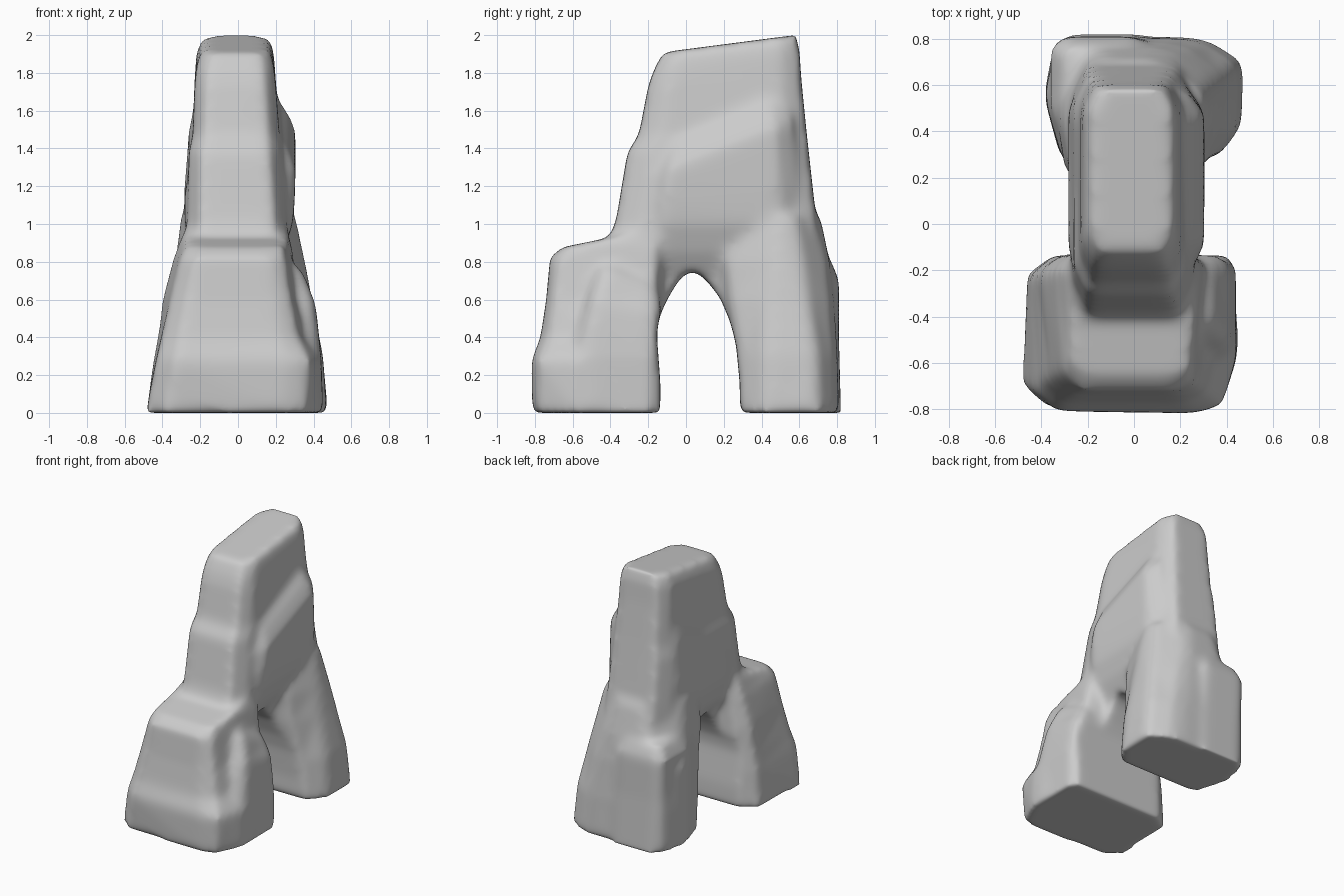
import bpy, bmesh
from mathutils import Vector

if "Cube" in bpy.data.objects:
    bpy.data.objects.remove(bpy.data.objects["Cube"])


def soften(corners, cut=0.13):
    """Cut each corner of a polygon once."""
    out = []
    for i, p in enumerate(corners):
        p, q = Vector(p), Vector(corners[(i + 1) % len(corners)])
        out += [p.lerp(q, cut), p.lerp(q, 1 - cut)]
    return out


def box(x0, x1, y0, y1):
    return [(x0, y0), (x1, y0), (x1, y1), (x0, y1)]


def loft(name, sections):
    """Skin stacked sections: (height, slope along y, corners)."""
    bm = bmesh.new()
    rings = []
    for z, slope, corners in sections:
        pts = soften(corners)
        yc = sum(p.y for p in pts) / len(pts)
        rings.append([bm.verts.new((p.x, p.y, z + slope * (p.y - yc))) for p in pts])
    n = len(rings[0])
    for a, b in zip(rings, rings[1:]):
        for i in range(n):
            j = (i + 1) % n
            bm.faces.new((a[i], a[j], b[j], b[i]))
    bm.faces.new(rings[0][::-1])
    bm.faces.new(rings[-1])
    bmesh.ops.triangulate(bm, faces=bm.faces[:])
    bmesh.ops.recalc_face_normals(bm, faces=bm.faces[:])
    me = bpy.data.meshes.new(name)
    bm.to_mesh(me)
    bm.free()
    ob = bpy.data.objects.new(name, me)
    bpy.context.collection.objects.link(ob)
    return ob


# Wide front foot with a flat shoulder
front_leg = loft("front_leg", [
    (0.00, 0, [(-.49, -.78), (.34, -.82), (.46, -.55), (.42, -.13), (-.46, -.13)]),
    (0.28, 0, [(-.43, -.81), (.37, -.82), (.45, -.55), (.41, -.13), (-.45, -.13)]),
    (0.40, 0, [(-.40, -.77), (.31, -.77), (.38, -.45), (.37, -.13), (-.43, -.13)]),
    (0.60, 0, [(-.35, -.74), (.28, -.74), (.31, -.45), (.32, -.13), (-.41, -.13)]),
    (0.82, 0, [(-.30, -.72), (.25, -.72), (.28, -.4), (.30, -.12), (-.35, -.12)]),
    (0.93, .2, [(-.27, -.66), (.24, -.66), (.27, -.4), (.26, -.12), (-.29, -.12)]),
])

# Boulder on the right of the front foot
front_lump = loft("front_lump", [
    (0.00, 0, box(.10, .44, -.64, -.13)),
    (0.30, 0, box(.10, .44, -.60, -.13)),
    (0.56, -.2, box(.10, .41, -.52, -.13)),
    (0.70, -.4, box(.10, .35, -.46, -.14)),
    (0.77, -.4, box(.10, .28, -.42, -.16)),
])

# Back foot tapering into the tower
back_leg = loft("back_leg", [
    (0.00, 0, [(.36, .28), (.47, .42), (.48, .70), (.30, .81), (-.34, .81), (-.39, .55), (-.31, .28)]),
    (0.30, 0, [(.32, .26), (.45, .43), (.45, .69), (.27, .80), (-.34, .81), (-.39, .55), (-.31, .26)]),
    (0.60, 0, [(.27, .20), (.39, .45), (.39, .64), (.21, .78), (-.33, .80), (-.39, .55), (-.29, .22)]),
    (0.80, 0, [(.25, .18), (.36, .48), (.34, .62), (.15, .76), (-.20, .76), (-.34, .50), (-.29, .18)]),
    (1.04, 0, [(.26, .34), (.31, .50), (.29, .58), (.10, .71), (-.15, .71), (-.31, .45), (-.28, .25)]),
])

# Boulder on the back left corner
back_lump = loft("back_lump", [
    (0.00, 0, box(-.34, .10, .45, .82)),
    (0.40, 0, box(-.35, .08, .45, .81)),
    (0.70, 0, box(-.36, .06, .45, .81)),
    (0.80, 0, box(-.31, .00, .48, .77)),
])

# Stepped tower
tower = loft("tower", [
    (0.45, 0, box(-.18, .16, -.42, .70)),
    (0.75, 0, box(-.19, .17, -.41, .70)),
    (0.94, 0, box(-.27, .26, -.40, .70)),
    (1.02, 0, box(-.27, .26, -.37, .69)),
    (1.38, 0, box(-.26, .23, -.31, .65)),
    (1.47, 0, box(-.24, .22, -.25, .64)),
    (1.75, .05, box(-.23, .20, -.20, .61)),
    (1.87, .14, box(-.22, .19, -.17, .60)),
    (1.955, .13, box(-.19, .17, -.12, .58)),
])

# Sloping ledge along the tower's sides
ledge = loft("ledge", [
    (0.70, 0, box(-.17, .16, -.22, .58)),
    (0.85, 0, box(-.25, .24, -.22, .60)),
    (1.00, 0, box(-.28, .29, -.22, .60)),
    (1.15, .1, box(-.285, .30, -.22, .60)),
    (1.40, .4, box(-.26, .305, -.18, .57)),
    (1.50, .4, box(-.24, .26, -.15, .54)),
    (1.60, .4, box(-.20, .19, -.12, .52)),
])

# Arched tunnel cutter running along x
arch = [(-.14, -.3), (-.135, .15), (-.155, .42), (-.14, .51), (-.10, .60), (-.04, .70),
        (0, .74), (.05, .75), (.11, .70), (.18, .61), (.235, .48), (.265, .36), (.285, .15), (.285, -.3)]
bm = bmesh.new()
face = bm.faces.new([bm.verts.new((-1, y, z)) for y, z in arch])
ext = bmesh.ops.extrude_face_region(bm, geom=[face])
bmesh.ops.translate(bm, vec=(2, 0, 0), verts=[v for v in ext["geom"] if isinstance(v, bmesh.types.BMVert)])
bmesh.ops.recalc_face_normals(bm, faces=bm.faces[:])
me = bpy.data.meshes.new("tunnel_cutter")
bm.to_mesh(me)
bm.free()
cutter = bpy.data.objects.new("tunnel_cutter", me)
bpy.context.collection.objects.link(cutter)
cutter.hide_render = True

# Fuse the rocks, cut the tunnel and weather the result
bpy.ops.object.select_all(action='DESELECT')
for ob in (front_leg, front_lump, back_leg, back_lump, tower, ledge):
    ob.select_set(True)
bpy.context.view_layer.objects.active = tower
bpy.ops.object.join()
rock = bpy.context.object
rock.name = "rock_arch"


def remesh():
    m = rock.modifiers.new("fuse", 'REMESH')
    m.mode, m.voxel_size = 'VOXEL', 0.02


remesh()
cut = rock.modifiers.new("tunnel", 'BOOLEAN')
cut.operation, cut.object, cut.solver = 'DIFFERENCE', cutter, 'EXACT'
remesh()
smooth = rock.modifiers.new("weather", 'SMOOTH')
smooth.factor, smooth.iterations = 0.5, 20
for m in list(rock.modifiers):
    bpy.ops.object.modifier_apply(modifier=m.name)
bpy.data.objects.remove(cutter)
bpy.ops.object.shade_smooth()
